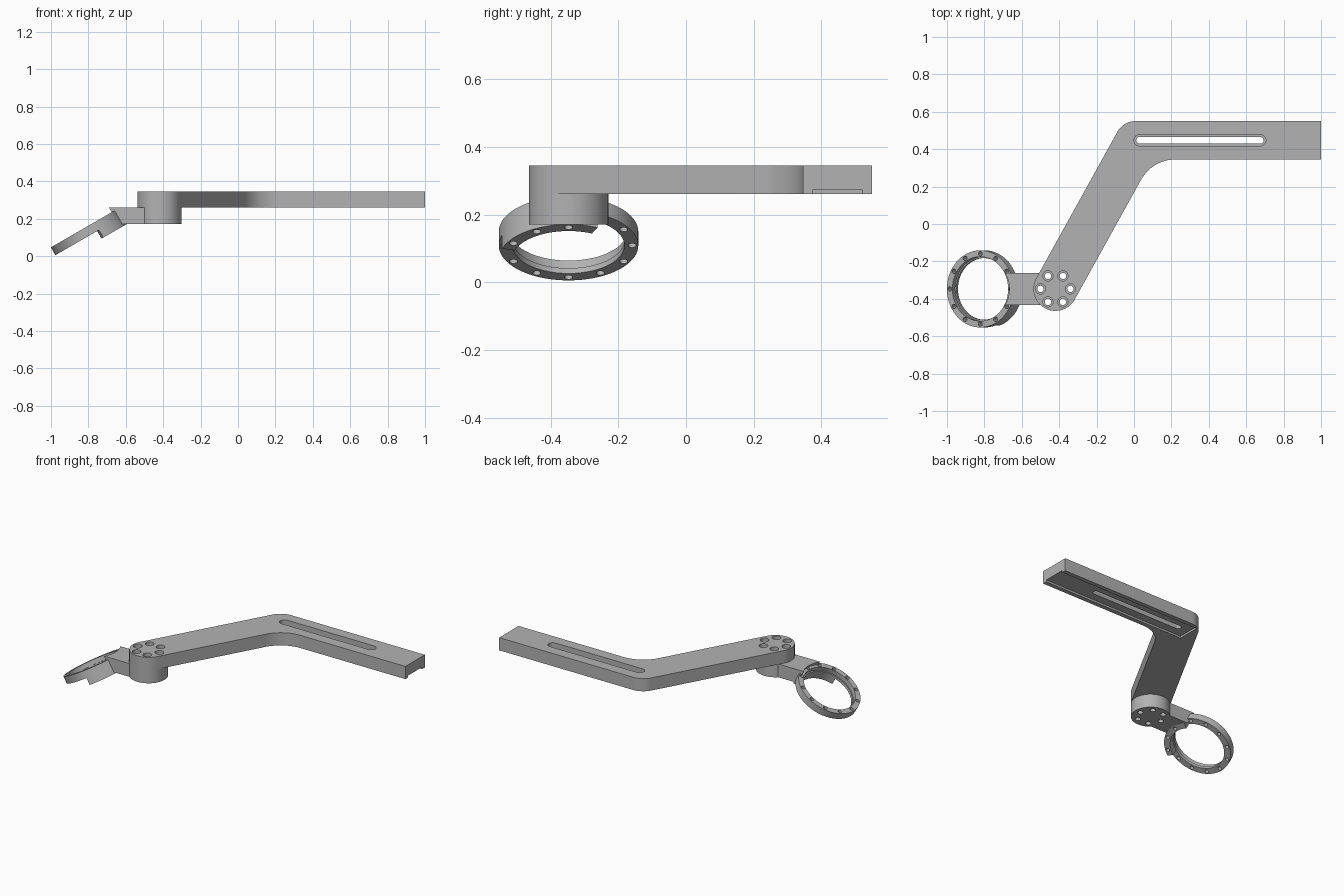
import bpy, bmesh
from math import cos, sin, tan, radians, pi
from mathutils import Matrix, Vector

old = bpy.data.objects.get("Cube")
if old:
    bpy.data.objects.remove(old, do_unlink=True)

grey = bpy.data.materials.new("plain grey")
grey.use_nodes = True
colour = (0.45, 0.45, 0.45, 1)
grey.diffuse_color = colour
grey.node_tree.nodes["Principled BSDF"].inputs["Base Color"].default_value = colour


def finish(name, bm, matrix=None):
    if matrix:
        bm.transform(matrix)
    bmesh.ops.recalc_face_normals(bm, faces=bm.faces[:])
    mesh = bpy.data.meshes.new(name)
    bm.to_mesh(mesh)
    bm.free()
    mesh.materials.append(grey)
    ob = bpy.data.objects.new(name, mesh)
    bpy.context.collection.objects.link(ob)
    return ob


def arc(cx, cy, r, a0, a1, n):
    angles = [radians(a0 + (a1 - a0) * i / n) for i in range(n + 1)]
    return [(cx + r * cos(a), cy + r * sin(a)) for a in angles]


def prism(name, outline, z0, z1, matrix=None):
    bm = bmesh.new()
    base = bm.faces.new([bm.verts.new((x, y, z0)) for x, y in outline])
    out = bmesh.ops.extrude_face_region(bm, geom=[base], use_keep_orig=True)
    top = [v for v in out["geom"] if isinstance(v, bmesh.types.BMVert)]
    bmesh.ops.translate(bm, verts=top, vec=(0, 0, z1 - z0))
    return finish(name, bm, matrix)


def disc(name, cx, cy, r, z0, z1, n=32, matrix=None):
    return prism(name, arc(cx, cy, r, 0, 360, n)[:-1], z0, z1, matrix)


def box(name, x0, x1, y0, y1, z0, z1):
    return prism(name, [(x0, y0), (x1, y0), (x1, y1), (x0, y1)], z0, z1)


def capsule(name, x0, x1, y, r, z0, z1):
    outline = arc(x1 - r, y, r, -90, 90, 16) + arc(x0 + r, y, r, 90, 270, 16)
    return prism(name, outline, z0, z1)


def sweep(name, profile, a0, a1, n, matrix):
    """Turn a closed (radius, height) profile about the local z axis."""
    closed = a1 - a0 == 360
    bm = bmesh.new()
    rows = []
    for i in range(n if closed else n + 1):
        a = radians(a0 + (a1 - a0) * i / n)
        rows.append([bm.verts.new((r * cos(a), r * sin(a), z)) for r, z in profile])
    for i in range(n):
        p, q = rows[i], rows[(i + 1) % len(rows)]
        for k in range(len(profile)):
            m = (k + 1) % len(profile)
            bm.faces.new((p[k], p[m], q[m], q[k]))
    if not closed:
        bm.faces.new(rows[0])
        bm.faces.new(rows[-1])
    return finish(name, bm, matrix)


def cut(targets, cutters):
    for ob in targets:
        bpy.context.view_layer.objects.active = ob
        for c in cutters:
            mod = ob.modifiers.new("cut", "BOOLEAN")
            mod.operation, mod.solver, mod.object = "DIFFERENCE", "EXACT", c
            bpy.ops.object.modifier_apply(modifier=mod.name)
    for c in cutters:
        bpy.data.objects.remove(c, do_unlink=True)


# Main dimensions
HX, HY, HR = -0.42, -0.347, 0.1175        # pivot hub
LOW, MID, TOP = 0.171, 0.26, 0.345        # hub base, arm base, arm top
Y0, Y1, BEND = 0.345, 0.55, 61            # straight bar and bend angle
dx, dy = sin(radians(BEND)), cos(radians(BEND))


def bend_centre(side, y, r):
    # fillet centre between the slanted leg edge and the bar edge at y
    px, py = HX - side * HR * dx, HY + side * HR * dy
    corner = px + (y - py) / tan(radians(BEND))
    return corner + r * tan(radians(BEND / 2)), y - r


# Cranked arm
R_OUT, R_IN = 0.11, 0.21
ox, oy = bend_centre(1, Y1, R_OUT)
ix, iy = bend_centre(-1, Y0, R_IN)
outline = [(1, Y0), (1, Y1)]
outline += arc(ox, oy, R_OUT, 90, 90 + BEND, 16)
outline += arc(HX, HY, HR, 90 + BEND, 270 + BEND, 40)
outline += arc(ix, iy, R_IN, 90 + BEND, 90, 20)
arm = prism("cranked_arm", outline, MID, TOP)

# Pivot hub below the arm
hub = disc("pivot_hub", HX, HY, HR, LOW, MID, 80)

# Stepped slot and underside channel of the bar
yc = (Y0 + Y1) / 2
cut([arm], [
    capsule("slot_step", 0, 0.705, yc, 0.03, TOP - 0.04, 0.4),
    capsule("slot_through", 0.012, 0.693, yc, 0.018, 0.2, 0.4),
    box("channel", -0.05, 1.1, 0.374, 0.522, 0.2, 0.273),
])

# Bracket reaching from the hub to the tilted ring
bracket = box("ring_bracket", -0.7, HX, HY - 0.086, HY + 0.086, LOW, MID)

# Tilted ring: local z = 0 is its upper face
tilt = Matrix.Translation(Vector((-0.822, HY, 0.15))) @ Matrix.Rotation(-pi / 6, 4, "Y")
R, T = 0.206, 0.048
ring = sweep("tilted_ring", [(R, 0), (R, -T), (0.165, -T), (0.165, -0.03),
                             (0.172, -0.03), (0.172, 0)], 0, 360, 96, tilt)

# Partial holder under the ring
holder = sweep("ring_holder", [(R, -T), (R, -2 * T + 0.001), (0.167, -2 * T + 0.001),
                               (0.167, -T)], -72, 24.5, 32, tilt)

cut([bracket], [disc("ring_space", 0, 0, 0.19, -0.4, 0.2, 96, tilt),
                disc("hub_space", HX, HY, HR - 0.002, 0.1, 0.4, 80)])

# Counterbored bolt holes through arm and hub
for x, y in arc(HX, HY, 0.08, 0, 360, 6)[:-1]:
    cut([arm], [disc("bore", x, y, 0.027, TOP - 0.05, 0.4)])
    cut([arm, hub], [disc("bolt_hole", x, y, 0.017, 0.1, 0.4)])

# Small screw holes around ring and holder
for x, y in arc(0, 0, 0.188, 0, 360, 12)[:-1]:
    cut([ring, holder], [disc("screw_hole", x, y, 0.012, -0.2, 0.1, 16, tilt)])

# Smooth shading with sharp edges
bpy.ops.object.select_all(action="DESELECT")
for ob in (arm, hub, bracket, ring, holder):
    ob.select_set(True)
bpy.context.view_layer.objects.active = arm
bpy.ops.object.shade_smooth_by_angle(angle=radians(30))
